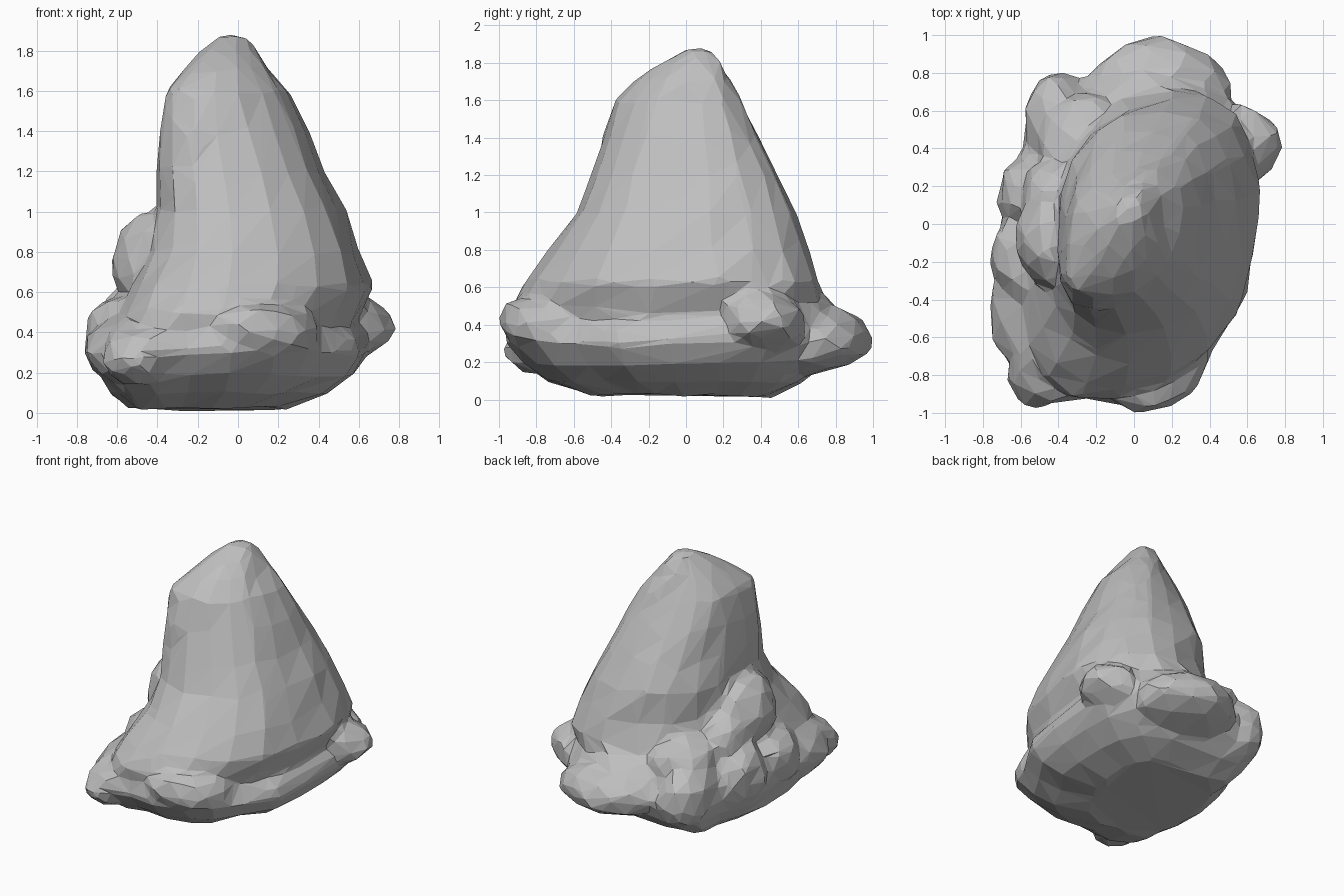
import bpy, bmesh, random
from math import sin, cos, pi
from mathutils import Vector, Euler

random.seed(4)
cube = bpy.data.objects.get("Cube")
if cube:
    bpy.data.objects.remove(cube)

stone = bpy.data.materials.new("stone grey")
stone.use_nodes = True
GREY = (0.52, 0.52, 0.52, 1)
stone.diffuse_color = GREY
stone.node_tree.nodes["Principled BSDF"].inputs["Base Color"].default_value = GREY

rock = bmesh.new()


def jitter(amount):
    return Vector(random.uniform(-amount, amount) for _ in range(3))


def loft(rings, rough):
    """Skin a stack of equal rings and cap both ends."""
    rows = [[rock.verts.new(Vector(p) + jitter(rough)) for p in ring] for ring in rings]
    n = len(rows[0])
    for low, high in zip(rows, rows[1:]):
        for i in range(n):
            j = (i + 1) % n
            rock.faces.new((low[i], low[j], high[j], high[i]))
    rock.faces.new(rows[0][::-1])
    rock.faces.new(rows[-1])


def boulder(centre, size, turn=(0, 0, 0), rough=0.025):
    """A faceted lump with half-sizes and rotation."""
    rot = Euler(turn).to_matrix()
    lump = bmesh.ops.create_icosphere(rock, subdivisions=2, radius=1)
    for v in lump["verts"]:
        p = Vector(a * b for a, b in zip(v.co, size))
        v.co = Vector(centre) + rot @ p + jitter(rough)


def bulge(c):
    return abs(c) ** 0.85 * (1 if c > 0 else -1)


# Tall leaning peak: height, x range, y range, diagonal skew
levels = [
    (.2, -.62, .48, -.8, .62, .25),
    (.36, -.64, .55, -.9, .68, .28),
    (.5, -.58, .6, -.94, .71, .28),
    (.63, -.52, .665, -.87, .7, .25),
    (.8, -.44, .61, -.73, .655, .2),
    (1.0, -.415, .53, -.58, .6, .17),
    (1.2, -.4, .425, -.51, .5, .2),
    (1.4, -.395, .345, -.45, .4, .26),
    (1.6, -.365, .245, -.39, .295, .35),
    (1.7, -.27, .17, -.27, .24, .38),
    (1.8, -.17, .1, -.13, .19, .3),
    (1.87, -.09, .04, .0, .14, .1),
]
peak = []
for z, x0, x1, y0, y1, skew in levels:
    ring = []
    for i in range(18):
        t = 2 * pi * i / 18
        ring.append(((x0 + x1) / 2 + (x1 - x0) / 2 * bulge(cos(t)),
                     (y0 + y1) / 2 + (y1 - y0) / 2 * bulge(sin(t + skew)), z))
    peak.append(ring)
loft(peak, 0.014)

# Spreading foot: one irregular outline, scaled at each height
outline = [(.65, -.1), (.66, .2), (.64, .42), (.55, .62), (.3, .72), (0, .76),
           (-.27, .78), (-.45, .79), (-.56, .67), (-.59, .42), (-.67, .2),
           (-.71, -.1), (-.73, -.4), (-.68, -.62), (-.65, -.87), (-.45, -.97),
           (-.25, -.94), (-.02, -.98), (.2, -.9), (.36, -.79), (.45, -.6), (.61, -.38)]
foot = []
for z, s in [(.02, .55), (.1, .78), (.19, .91), (.3, 1), (.39, .97), (.46, .82)]:
    foot.append([(x * s - .3 * (1 - s), y * s + .1 * (1 - s), z) for x, y in outline])
loft(foot, 0.014)

# Lumps around the back of the foot
boulder((.14, .68, .31), (.4, .33, .19), (.1, 0, -.1))
boulder((.08, .58, .4), (.42, .27, .22), (-.3, 0, 0))
boulder((.56, .42, .42), (.21, .23, .17), (0, .1, .2))
boulder((-.4, .58, .33), (.2, .23, .24))
boulder((-.28, .42, .5), (.26, .28, .22))

# Lumps climbing the steep left flank
boulder((-.57, -.2, .38), (.2, .28, .22), (0, .1, .1))
boulder((-.54, .16, .38), (.19, .22, .24))
boulder((-.58, -.5, .3), (.18, .27, .17), (0, 0, .2))
boulder((-.44, -.08, .75), (.18, .26, .26), (0, .15, 0))
boulder((-.44, .12, .6), (.17, .24, .22))

# Front corner nub and the bulge beside it
boulder((-.5, -.78, .27), (.17, .19, .14))
boulder((.1, -.72, .4), (.33, .27, .17), (-.1, .05, .3))

# Fuse all lumps into one stone and break it into flat facets
bmesh.ops.recalc_face_normals(rock, faces=rock.faces[:])
mesh = bpy.data.meshes.new("rock")
rock.to_mesh(mesh)
rock.free()
mesh.materials.append(stone)
body = bpy.data.objects.new("rock", mesh)
bpy.context.collection.objects.link(body)
fuse = body.modifiers.new("fuse", 'REMESH')
fuse.mode = 'VOXEL'
fuse.voxel_size = 0.03
soften = body.modifiers.new("soften", 'SMOOTH')
soften.factor = 0.5
soften.iterations = 4
facet = body.modifiers.new("facet", 'DECIMATE')
facet.ratio = 0.04
